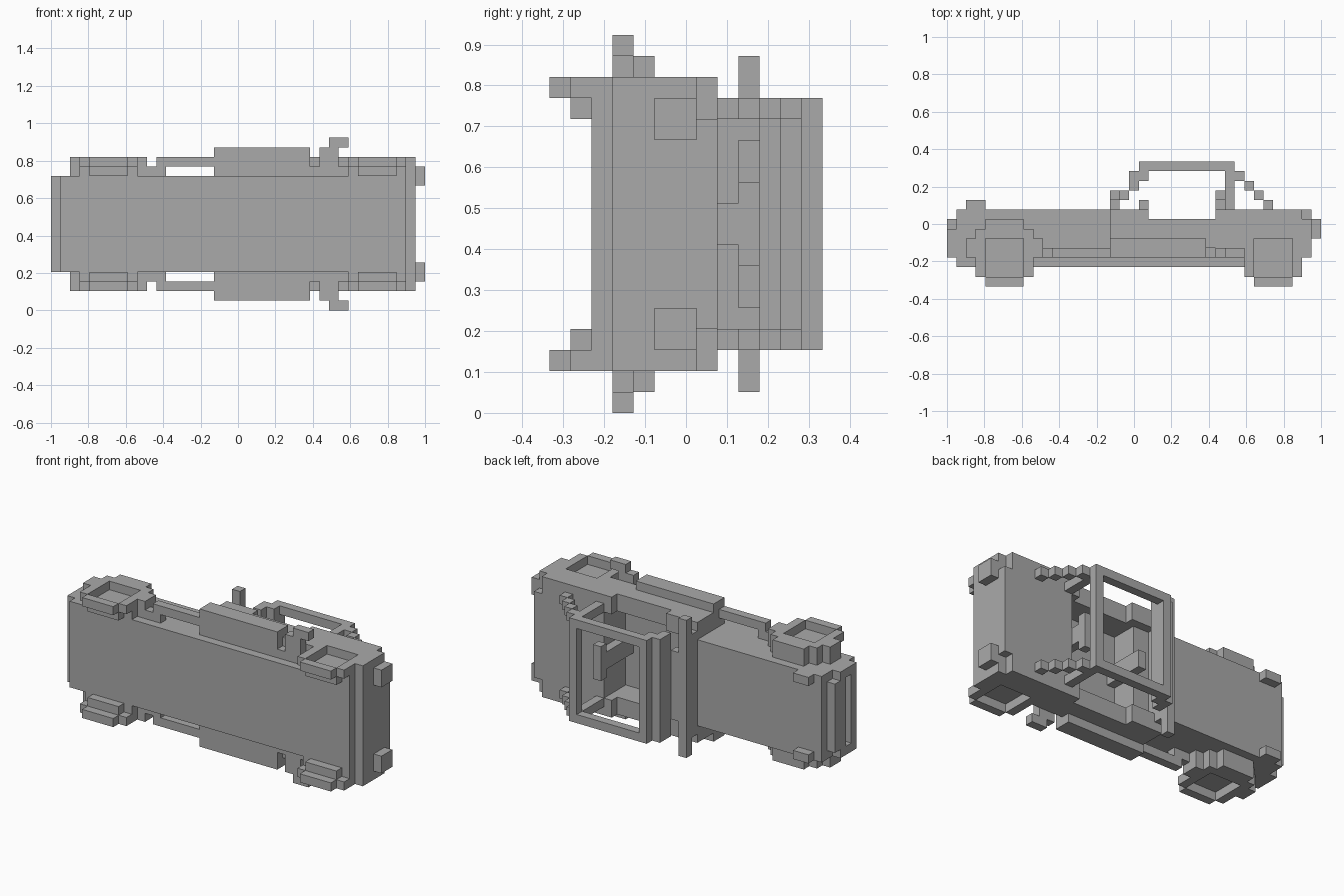
import bpy, bmesh, math
from itertools import product

if "Cube" in bpy.data.objects:
    bpy.data.objects.remove(bpy.data.objects["Cube"])

U = 2 / 39          # block size: the model is 39 x 13 x 18 blocks
grey = bpy.data.materials.new("plain grey")
grey.diffuse_color = (0.4, 0.4, 0.4, 1)
grey.use_nodes = True
grey.node_tree.nodes["Principled BSDF"].inputs["Base Color"].default_value = grey.diffuse_color


def cells(boxes):
    """Block cells filled by boxes (x0, x1, y0, y1, z0, z1)."""
    return {c for a, b, d, e, f, g in boxes
            for c in product(range(a, b), range(d, e), range(f, g))}


def mirror(boxes):
    """Add the copies on the other side of the car (width runs along z)."""
    return boxes + [(a, b, c, d, 18 - f, 18 - e) for a, b, c, d, e, f in boxes]


def part(name, boxes, cuts=()):
    """Blocky solid: union of boxes minus cuts, outer skin only."""
    solid = cells(boxes) - cells(cuts)
    bm = bmesh.new()
    verts = {}

    def vert(p):
        if p not in verts:
            verts[p] = bm.verts.new((p[0] * U - 1, (p[1] - 6.5) * U, p[2] * U))
        return verts[p]

    for c in solid:
        for axis, side in product(range(3), (0, 1)):
            n = list(c)
            n[axis] += 2 * side - 1
            if tuple(n) in solid:
                continue
            ring = []
            for s, t in ((0, 0), (1, 0), (1, 1), (0, 1)):
                p = list(c)
                p[axis] += side
                p[(axis + 1) % 3] += s
                p[(axis + 2) % 3] += t
                ring.append(vert(tuple(p)))
            bm.faces.new(ring if side else ring[::-1])
    bmesh.ops.dissolve_limit(bm, angle_limit=math.radians(1),
                             verts=bm.verts[:], edges=bm.edges[:])
    me = bpy.data.meshes.new(name)
    bm.to_mesh(me)
    bm.free()
    me.materials.append(grey)
    ob = bpy.data.objects.new(name, me)
    bpy.context.collection.objects.link(ob)


# underside plate and long bonnet
part("chassis_plate", [(1, 37, 2, 3, 4, 14)])
part("bonnet", [(1, 17, 3, 8, 4, 14)])

# cabin tub and rear body, with open cockpit, doors and wheel hollows
part("cabin_and_rear_body", [(17, 38, 3, 8, 2, 16)],
     [(18, 29, 4, 8, 4, 14), (21, 28, 7, 8, 2, 16)]
     + mirror([(32, 36, 3, 5, 15, 16), (37, 38, 7, 8, 14, 16),
               (27, 28, 3, 4, 15, 16), (30, 31, 3, 4, 15, 16)]))

# nose: slotted grille with a bar above
part("grille", [(0, 1, 3, 6, 4, 14), (0, 1, 6, 7, 5, 13)], [(0, 1, 4, 5, 5, 13)])
part("headlights", mirror([(2, 4, 8, 9, 13, 14)]))
part("taillights", mirror([(38, 39, 5, 7, 13, 15)]))

# stepped front wings
part("front_wings", mirror([(2, 4, 3, 5, 14, 16), (8, 10, 3, 5, 14, 16),
                            (3, 9, 5, 6, 14, 16), (4, 8, 6, 7, 14, 16)]))


# wheels: rim around a recessed hub
def wheels(name, x, hub_top):
    part(name, mirror([(x + 1, x + 5, 0, 1, 15, 16),
                       (x, x + 1, 1, 3, 15, 16), (x + 5, x + 6, 1, 3, 15, 16),
                       (x, x + 6, 2, 3, 14, 15), (x + 1, x + 5, 1, hub_top, 14, 15)]))


wheels("front_wheels", 3, 5)
wheels("rear_wheels", 31, 3)

# side pipes, sills and exhaust tips
part("side_pipes", mirror([(10, 12, 3, 4, 14, 15), (11, 17, 3, 4, 15, 16)]))
part("side_sills", mirror([(17, 27, 3, 5, 16, 17)]))
part("exhaust_tips", mirror([(28, 30, 3, 4, 16, 17), (29, 31, 3, 4, 17, 18)]))

# stepped windscreen, open roof frame and rear pillars
part("windscreen", [(17, 18, 8, 9, 3, 15), (17, 18, 9, 10, 5, 13), (18, 19, 9, 10, 5, 13),
                    (19, 20, 10, 12, 3, 15), (20, 21, 11, 12, 3, 15)])
part("roof_frame", [(20, 30, 12, 13, 3, 15)], [(21, 29, 12, 13, 4, 14)])
part("rear_pillars", mirror([(29, 30, 8, 12, 14, 15)]
                            + [(30 + i, 31 + i, 11 - i, 12 - i, 14, 15) for i in range(4)]))
part("mirrors", mirror([(17, 18, 9, 10, 13, 17)]))

# cockpit
part("dashboard", [(18, 20, 4, 7, 4, 14), (20, 21, 4, 9, 8, 10)])
part("seat_back", [(28, 29, 4, 9, 8, 10), (28, 29, 9, 10, 7, 11)])
